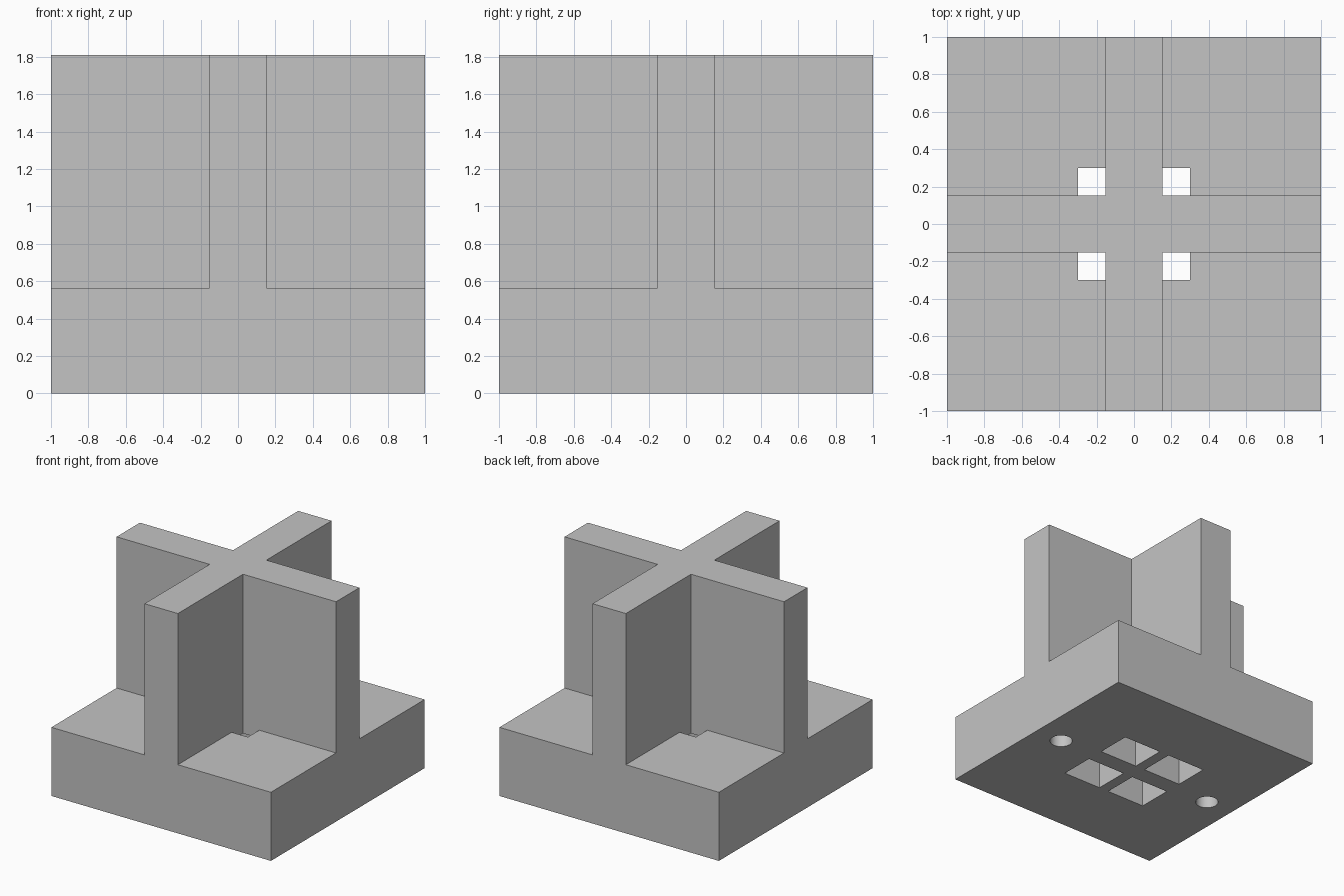
import bpy
import bmesh
import math

BASE_TOP, TOP = 0.565, 1.81
RIB = 0.152          # half width of the crossing walls
CEILING = 0.50       # top of the sockets in the underside

cube = bpy.data.objects.get("Cube")
if cube:
    bpy.data.objects.remove(cube, do_unlink=True)

grey = bpy.data.materials.new("light grey")
grey.use_nodes = True
colour = (0.55, 0.55, 0.55, 1)
grey.diffuse_color = colour
grey.node_tree.nodes["Principled BSDF"].inputs["Base Color"].default_value = colour


def prism(name, outline, z0, z1):
    """Extrude a closed outline from z0 to z1."""
    bm = bmesh.new()
    face = bm.faces.new([bm.verts.new((x, y, z0)) for x, y in outline])
    top = bmesh.ops.extrude_face_region(bm, geom=[face])["geom"]
    for v in top:
        if isinstance(v, bmesh.types.BMVert):
            v.co.z = z1
    bmesh.ops.recalc_face_normals(bm, faces=bm.faces)
    mesh = bpy.data.meshes.new(name)
    bm.to_mesh(mesh)
    bm.free()
    mesh.materials.append(grey)
    obj = bpy.data.objects.new(name, mesh)
    bpy.context.collection.objects.link(obj)
    return obj


def rect(x0, x1, y0, y1):
    return [(x0, y0), (x1, y0), (x1, y1), (x0, y1)]


def combine(target, tool, operation):
    """Apply a boolean and remove the tool."""
    bpy.context.view_layer.objects.active = target
    mod = target.modifiers.new(tool.name, "BOOLEAN")
    mod.object, mod.operation, mod.solver = tool, operation, "EXACT"
    bpy.ops.object.modifier_apply(modifier=mod.name)
    bpy.data.objects.remove(tool, do_unlink=True)


# Square base with a plus-shaped pair of walls standing on it
base = prism("base_with_cross_walls", rect(-1, 1, -1, 1), 0, BASE_TOP)
corner = [(1, -RIB), (1, RIB), (RIB, RIB)]
plus = []
for turn in range(4):
    for x, y in corner:
        for _ in range(turn):
            x, y = -y, x
        plus.append((x, y))
combine(base, prism("cross_walls", plus, BASE_TOP, TOP), "UNION")

# Four sockets below, each opening through a smaller square window
for sx in (-1, 1):
    for sy in (-1, 1):
        socket = rect(*sorted((sx * 0.045, sx * 0.4)), *sorted((sy * 0.075, sy * 0.37)))
        window = rect(*sorted((sx * RIB, sx * 0.3)), *sorted((sy * RIB, sy * 0.3)))
        combine(base, prism("socket_cutter", socket, -0.1, CEILING), "DIFFERENCE")
        combine(base, prism("window_cutter", window, CEILING - 0.1, BASE_TOP + 0.1), "DIFFERENCE")

# Two blind round holes in the underside
for cx in (-0.75, 0.75):
    circle = [(cx + 0.088 * math.cos(a * math.tau / 48), 0.088 * math.sin(a * math.tau / 48))
              for a in range(48)]
    combine(base, prism("round_hole_cutter", circle, -0.1, CEILING), "DIFFERENCE")

bpy.ops.object.select_all(action="DESELECT")
base.select_set(True)
bpy.context.view_layer.objects.active = base
bpy.ops.object.shade_smooth_by_angle(angle=math.radians(30))
